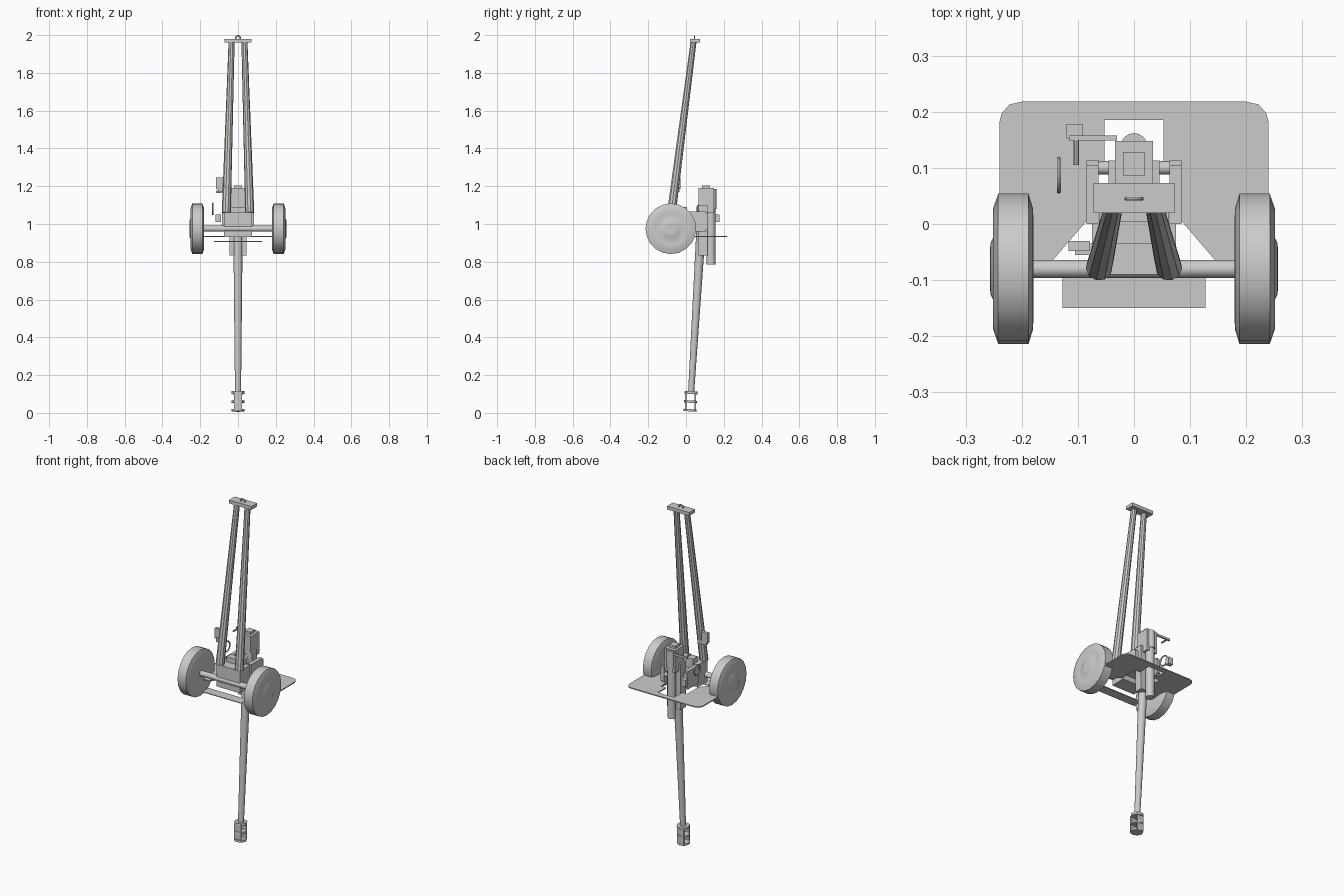
import bpy, bmesh, math
from mathutils import Vector, Matrix

if "Cube" in bpy.data.objects:
    bpy.data.objects.remove(bpy.data.objects["Cube"])

grey = bpy.data.materials.new("plain grey")
grey.diffuse_color = (0.6, 0.6, 0.6, 1)
grey.use_nodes = True
grey.node_tree.nodes["Principled BSDF"].inputs["Base Color"].default_value = grey.diffuse_color


def finish(name, bm, smooth=False):
    bmesh.ops.recalc_face_normals(bm, faces=bm.faces)
    me = bpy.data.meshes.new(name)
    bm.to_mesh(me)
    bm.free()
    ob = bpy.data.objects.new(name, me)
    bpy.context.collection.objects.link(ob)
    me.materials.append(grey)
    if smooth:
        bpy.ops.object.select_all(action='DESELECT')
        ob.select_set(True)
        bpy.context.view_layer.objects.active = ob
        bpy.ops.object.shade_smooth_by_angle(angle=math.radians(35))
    return ob


def box(name, x, y, z):
    """Box from (min, max) pairs."""
    bm = bmesh.new()
    bmesh.ops.create_cube(bm, size=1)
    for v in bm.verts:
        v.co = [(a + b) / 2 + c * (b - a) for c, (a, b) in zip(v.co, (x, y, z))]
    return finish(name, bm)


def tube(name, a, b, r1, r2, sides=16):
    """Tapered round bar from a to b."""
    a, b = Vector(a), Vector(b)
    bm = bmesh.new()
    m = Matrix.Translation((a + b) / 2) @ (b - a).to_track_quat('Z', 'Y').to_matrix().to_4x4()
    bmesh.ops.create_cone(bm, cap_ends=True, segments=sides, radius1=r1, radius2=r2,
                          depth=(b - a).length, matrix=m)
    return finish(name, bm, True)


def plate(name, outline, z0, z1):
    """Horizontal plate from an outline in x, y."""
    bm = bmesh.new()
    f = bm.faces.new([bm.verts.new((x, y, z0)) for x, y in outline])
    ext = bmesh.ops.extrude_face_region(bm, geom=[f])
    for v in ext['geom']:
        if isinstance(v, bmesh.types.BMVert):
            v.co.z = z1
    return finish(name, bm)


def lathe_x(name, profile, centre, side, sides=20):
    """Spin (x, radius) points about the x direction; closed at zero radius."""
    bm = bmesh.new()
    pts = [bm.verts.new((x * side, 0, r)) for x, r in profile]
    edges = [bm.edges.new(p) for p in zip(pts, pts[1:])]
    bmesh.ops.spin(bm, geom=pts + edges, axis=(1, 0, 0), cent=(0, 0, 0),
                   angle=math.tau, steps=sides, use_duplicate=False)
    bmesh.ops.remove_doubles(bm, verts=bm.verts, dist=1e-5)
    bmesh.ops.translate(bm, verts=bm.verts, vec=centre)
    return finish(name, bm, True)


def ring(name, centre, axis, major, minor, n=20, m=6):
    """Round ring about an axis."""
    rot = Vector(axis).to_track_quat('Z', 'Y')
    bm = bmesh.new()
    g = []
    for i in range(n):
        a = math.tau * i / n
        row = []
        for j in range(m):
            b = math.tau * j / m
            r = major + minor * math.cos(b)
            p = Vector((r * math.cos(a), r * math.sin(a), minor * math.sin(b)))
            row.append(bm.verts.new(Vector(centre) + rot @ p))
        g.append(row)
    for i in range(n):
        for j in range(m):
            k, l = (i + 1) % n, (j + 1) % m
            bm.faces.new((g[i][j], g[k][j], g[k][l], g[i][l]))
    return finish(name, bm, True)


# Wheels with bulging hub, and axle
wheel = [(0.182, 0), (0.182, 0.06), (0.179, 0.085), (0.180, 0.108), (0.188, 0.134),
         (0.242, 0.134), (0.251, 0.108), (0.251, 0.085), (0.248, 0.062),
         (0.256, 0.045), (0.257, 0.02), (0.254, 0)]
for s, n in ((-1, "left"), (1, "right")):
    lathe_x("wheel_" + n, wheel, (0, -0.08, 0.975), s)
tube("axle", (-0.19, -0.08, 0.975), (0.19, -0.08, 0.975), 0.016, 0.016)

# Shield with central notch, and lower apron
half = [(0.053, 0.185), (0.053, 0.11), (0.085, 0.11), (0.085, 0.005), (0.145, -0.065),
        (0.24, -0.065), (0.24, 0.18), (0.236, 0.197), (0.222, 0.213), (0.2, 0.218)]
plate("shield", half + [(-x, y) for x, y in reversed(half)], 0.931, 0.937)
box("lower_apron", (-0.127, 0.127), (-0.15, -0.093), (0.905, 0.909))

# Carriage body and cheeks
box("carriage_body", (-0.075, 0.075), (-0.09, 0.0), (0.93, 1.06))
box("carriage_top", (-0.05, 0.05), (-0.035, 0.005), (1.05, 1.09))
box("carriage_rear", (-0.062, 0.062), (0.0, 0.07), (0.96, 1.03))
for s, n in ((-1, "left"), (1, "right")):
    xs = sorted((s * 0.063, s * 0.085))
    box("cheek_" + n, xs, (0.0, 0.105), (0.96, 1.065))
    box("cheek_cap_" + n, xs, (0.105, 0.113), (0.97, 1.055))
    tube("trunnion_" + n, (s * 0.04, 0.1, 1.01), (s * 0.08, 0.1, 1.01), 0.012, 0.012)
    # Split trails
    tube("trail_" + n, (s * 0.062, -0.077, 1.06), (s * 0.034, 0.04, 1.965), 0.024, 0.016, 10)
    box("trail_end_" + n, sorted((0, s * 0.072)), (0.02, 0.073), (1.96, 1.98))
ring("towing_eye", (0, 0.045, 1.983), (0, 1, 0), 0.013, 0.004, 16)

# Cradle, recoil cylinder and breech
box("cradle", (-0.045, 0.045), (0.066, 0.113), (0.833, 1.1))
tube("recoil_cylinder", (0, 0.132, 0.785), (0, 0.132, 1.115), 0.024, 0.024)
box("breech", (-0.034, 0.034), (0.066, 0.148), (1.06, 1.19))
box("breech_cap", (-0.02, 0.02), (0.086, 0.128), (1.19, 1.205))
tube("breech_rear_bolt", (0, 0.138, 1.08), (0, 0.138, 1.185), 0.024, 0.024)
box("breech_arm", (-0.116, -0.03), (0.149, 0.158), (1.165, 1.177))
tube("breech_grip", (-0.103, 0.105, 1.171), (-0.103, 0.152, 1.171), 0.005, 0.005, 10)

# Sloping barrel and slotted muzzle brake
def axis_y(z):
    return 0.0205 + 0.061 * z


tube("barrel", (0, axis_y(0.11), 0.11), (0, axis_y(1.08), 1.08), 0.016, 0.026)
for i, (z0, z1) in enumerate(((0.008, 0.02), (0.053, 0.066), (0.1, 0.115))):
    tube(f"brake_flange_{i}", (0, axis_y(z0), z0), (0, axis_y(z1), z1), 0.034, 0.034)
for s, n in ((-1, "front"), (1, "back")):
    y = axis_y(0.06) + s * 0.025
    box("brake_wall_" + n, (-0.022, 0.022), (y - 0.004, y + 0.004), (0.01, 0.11))

# Sight box, sight plate on the left trail, and handwheel
box("sight_box", (-0.12, -0.091), (0.152, 0.178), (1.01, 1.05))
box("trail_plate", (-0.117, -0.078), (-0.048, -0.03), (1.185, 1.245))
box("trail_plate_bracket", (-0.105, -0.05), (-0.055, -0.035), (1.17, 1.192))
ring("handwheel", (-0.134, 0.087, 1.08), (1, 0, 0), 0.029, 0.004)
